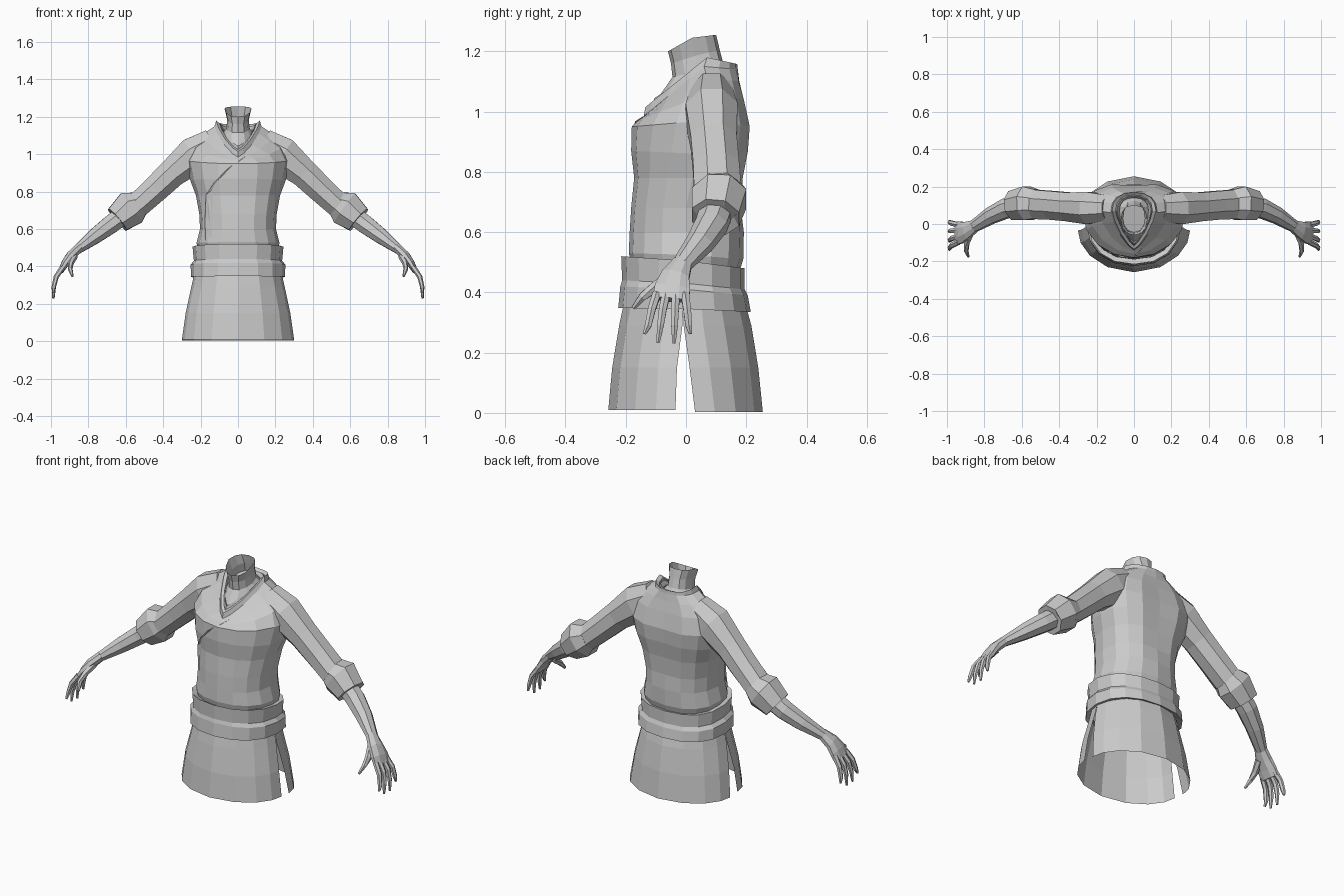
import bpy, math
from mathutils import Vector
from mathutils.bvhtree import BVHTree

GREY = bpy.data.materials.new("plain_grey")
GREY.diffuse_color = (0.6, 0.6, 0.6, 1)


def make(name, verts, faces):
    mesh = bpy.data.meshes.new(name)
    mesh.from_pydata([tuple(v) for v in verts], [], faces)
    mesh.materials.append(GREY)
    obj = bpy.data.objects.new(name, mesh)
    bpy.context.collection.objects.link(obj)
    return obj


def loft(name, rings, closed=True, caps=(), flip=False):
    """Skin a list of equal-length rings; caps lists ring numbers to fill."""
    n = len(rings[0])
    faces = []
    for r in range(len(rings) - 1):
        for i in range(n if closed else n - 1):
            j = (i + 1) % n
            faces.append((r * n + i, r * n + j, (r + 1) * n + j, (r + 1) * n + i))
    for c in caps:
        loop = [(c % len(rings)) * n + i for i in range(n)]
        faces.append(loop[::-1] if c == 0 else loop)
    if flip:
        faces = [f[::-1] for f in faces]
    return make(name, [v for r in rings for v in r], faces)


def ring(zf, zs, zb, w, yf, yb, ym=0.0, ef=0.9, crease=0.0, n=16):
    """Body section with its own front, side and back heights and depths."""
    pts = []
    for i in range(n):
        a = 2 * math.pi * i / n
        s, c = math.sin(a), math.cos(a)
        if abs(c) < 1e-6:
            c = 0.0
        e = ef if c > 0 else 0.85
        t = abs(c) ** e
        y_end, z_end = (yf, zf) if c > 0 else (yb, zb)
        y = ym + (y_end - ym) * t
        if i == n // 2:
            y -= crease
        pts.append((math.copysign(abs(s) ** e, s) * w, y, zs + (z_end - zs) * t))
    return pts


def tube(name, path, side, sides=8):
    """Limb along (x, y, z, depth radius, thickness radius) stations."""
    cs = [Vector(p[:3]) for p in path]
    rings = []
    for k, p in enumerate(path):
        t = (cs[min(k + 1, len(cs) - 1)] - cs[max(k - 1, 0)]).normalized()
        n = Vector((0, 1, 0)).cross(t).normalized()
        b = t.cross(n)
        rg = []
        for i in range(sides):
            a = 2 * math.pi * (i + 0.5) / sides
            v = cs[k] + b * (p[3] * math.cos(a) * 1.06) + n * (p[4] * math.sin(a) * 1.06)
            rg.append((v.x * side, v.y, v.z))
        rings.append(rg)
    return loft(name, rings, caps=(0, -1), flip=side > 0)


# Wrapped shirt body
collar_base = ring(0.985, 1.15, 1.14, 0.125, -0.14, 0.172, 0.06, 1.5)
torso = loft("shirt_body", [
    ring(0.47, 0.47, 0.46, 0.205, -0.175, 0.175),
    ring(0.53, 0.525, 0.51, 0.222, -0.19, 0.19),
    ring(0.60, 0.60, 0.60, 0.203, -0.187, 0.192),
    ring(0.68, 0.68, 0.68, 0.207, -0.182, 0.192, 0.0, 0.9, 0.01),
    ring(0.78, 0.78, 0.78, 0.225, -0.172, 0.200, 0.02, 0.9, 0.012),
    ring(0.87, 0.86, 0.87, 0.255, -0.182, 0.217, 0.04, 0.95, 0.015),
    ring(0.95, 0.97, 0.95, 0.275, -0.180, 0.222, 0.06, 1.0, 0.015),
    ring(0.97, 1.06, 1.04, 0.245, -0.160, 0.200, 0.07, 1.1, 0.01),
    ring(0.98, 1.11, 1.10, 0.185, -0.147, 0.182, 0.07, 1.25, 0.005),
    collar_base])

# Lapels: an outer and an inner folded band meeting in a V
loft("outer_collar", [
    collar_base,
    ring(1.015, 1.180, 1.158, 0.117, -0.135, 0.170, 0.07, 1.5),
    ring(1.025, 1.165, 1.145, 0.098, -0.115, 0.155, 0.07, 1.5)])
loft("inner_collar", [
    ring(1.00, 1.140, 1.13, 0.105, -0.115, 0.160, 0.07, 1.5),
    ring(1.045, 1.155, 1.15, 0.092, -0.105, 0.150, 0.07, 1.5),
    ring(1.035, 1.130, 1.13, 0.078, -0.085, 0.140, 0.07, 1.4)])

# Open neck with a floor inside
neck_base = ring(1.115, 1.135, 1.155, 0.062, -0.045, 0.125, 0.04, 0.95, 0, 12)
loft("neck", [
    ring(1.02, 1.10, 1.11, 0.095, -0.11, 0.15, 0.05, 1.2, 0, 12),
    neck_base,
    ring(1.160, 1.185, 1.205, 0.058, -0.050, 0.112, 0.03, 0.95, 0, 12),
    ring(1.200, 1.245, 1.255, 0.072, -0.060, 0.100, 0.02, 0.95, 0, 12)])
make("neck_floor", neck_base, [tuple(range(12))])

# Overlapping front edge of the shirt, laid onto the chest
tree = BVHTree.FromPolygons([v.co for v in torso.data.vertices],
                            [tuple(p.vertices) for p in torso.data.polygons])
edge = [(0.01, 0.965), (-0.07, 0.91), (-0.135, 0.84), (-0.175, 0.78),
        (-0.18, 0.65), (-0.178, 0.54)]
rows = []
for shift, lift in ((0, -0.002), (0.004, 0.009), (0.04, 0.0)):
    row = []
    for x, z in edge:
        px, pz = x + shift, z + shift * (0.8 if z > 0.7 else 0)
        hit = tree.ray_cast(Vector((px, -1, pz)), Vector((0, 1, 0)))[0]
        row.append((px, (hit.y if hit else -0.14) - lift, pz))
    rows.append(row)
loft("front_overlap", rows, closed=False, flip=True)

# Wide sash in two tiers
loft("sash", [
    ring(0.355, 0.350, 0.345, 0.222, -0.195, 0.190),
    ring(0.348, 0.345, 0.335, 0.252, -0.225, 0.215),
    ring(0.420, 0.410, 0.390, 0.253, -0.218, 0.205),
    ring(0.440, 0.430, 0.410, 0.236, -0.212, 0.195),
    ring(0.520, 0.505, 0.480, 0.243, -0.215, 0.195),
    ring(0.500, 0.495, 0.475, 0.200, -0.180, 0.170)])

# Skirt panels, split at the sides: z, half width, end depth, slit edge depth
panels = {
    "front_skirt": [(0.37, 0.232, -0.205, -0.008), (0.29, 0.250, -0.222, -0.012),
                    (0.15, 0.280, -0.245, -0.030), (0.01, 0.300, -0.258, -0.035)],
    "back_skirt": [(0.37, 0.232, 0.195, -0.008), (0.29, 0.250, 0.217, -0.008),
                   (0.15, 0.280, 0.240, 0.012), (0.003, 0.300, 0.255, 0.030)]}
for name, levels in panels.items():
    rows = []
    for z, w, ye, ys in levels:
        row = []
        for deg in (-90, -72, -52, -28, 0, 28, 52, 72, 90):
            s, c = math.sin(math.radians(deg)), max(0, math.cos(math.radians(deg)))
            row.append((w * s, ys + (ye - ys) * c ** 1.05, z))
        rows.append(row)
    loft(name, rows, closed=False, flip=name == "front_skirt")

# Arms and hands, mirrored
sleeve = [(0.13, 0.085, 1.055, 0.07, 0.085), (0.235, 0.085, 0.995, 0.088, 0.10),
          (0.35, 0.092, 0.90, 0.078, 0.078), (0.44, 0.10, 0.815, 0.078, 0.073),
          (0.535, 0.105, 0.728, 0.08, 0.068)]
cuff = [(0.522, 0.107, 0.738, 0.078, 0.066), (0.57, 0.110, 0.713, 0.092, 0.098),
        (0.645, 0.098, 0.650, 0.080, 0.076), (0.638, 0.098, 0.655, 0.05, 0.05)]
forearm = [(0.60, 0.105, 0.685, 0.055, 0.052), (0.68, 0.085, 0.625, 0.053, 0.05),
           (0.765, 0.045, 0.562, 0.045, 0.042), (0.86, -0.015, 0.49, 0.032, 0.025)]
palm = [(0.85, -0.01, 0.50, 0.032, 0.025), (0.895, -0.035, 0.455, 0.048, 0.026),
        (0.925, -0.045, 0.415, 0.060, 0.021), (0.947, -0.05, 0.375, 0.062, 0.015)]
thumb = [(0.875, -0.05, 0.455, 0.02, 0.018), (0.895, -0.105, 0.415, 0.018, 0.015),
         (0.897, -0.145, 0.385, 0.014, 0.012), (0.885, -0.175, 0.348, 0.007, 0.006)]
# finger: knuckle depth, tip depth, tip height
fingers = [(-0.097, -0.138, 0.262), (-0.066, -0.093, 0.232),
           (-0.034, -0.040, 0.230), (-0.004, 0.015, 0.262)]

for side, tag in ((1, "left"), (-1, "right")):
    tube(tag + "_sleeve", sleeve, side)
    tube(tag + "_rolled_cuff", cuff, side)
    tube(tag + "_forearm", forearm, side)
    tube(tag + "_palm", palm, side)
    tube(tag + "_thumb", thumb, side, 6)
    for k, (y0, y1, z1) in enumerate(fingers):
        tube(f"{tag}_finger_{k + 1}", [
            (0.938, y0, 0.395, 0.015, 0.014),
            (0.972, y0 * 0.6 + y1 * 0.4, 0.345, 0.014, 0.013),
            (0.985, y0 * 0.3 + y1 * 0.7, 0.29, 0.012, 0.011),
            (0.987, y1, z1, 0.006, 0.006)], side, 6)
